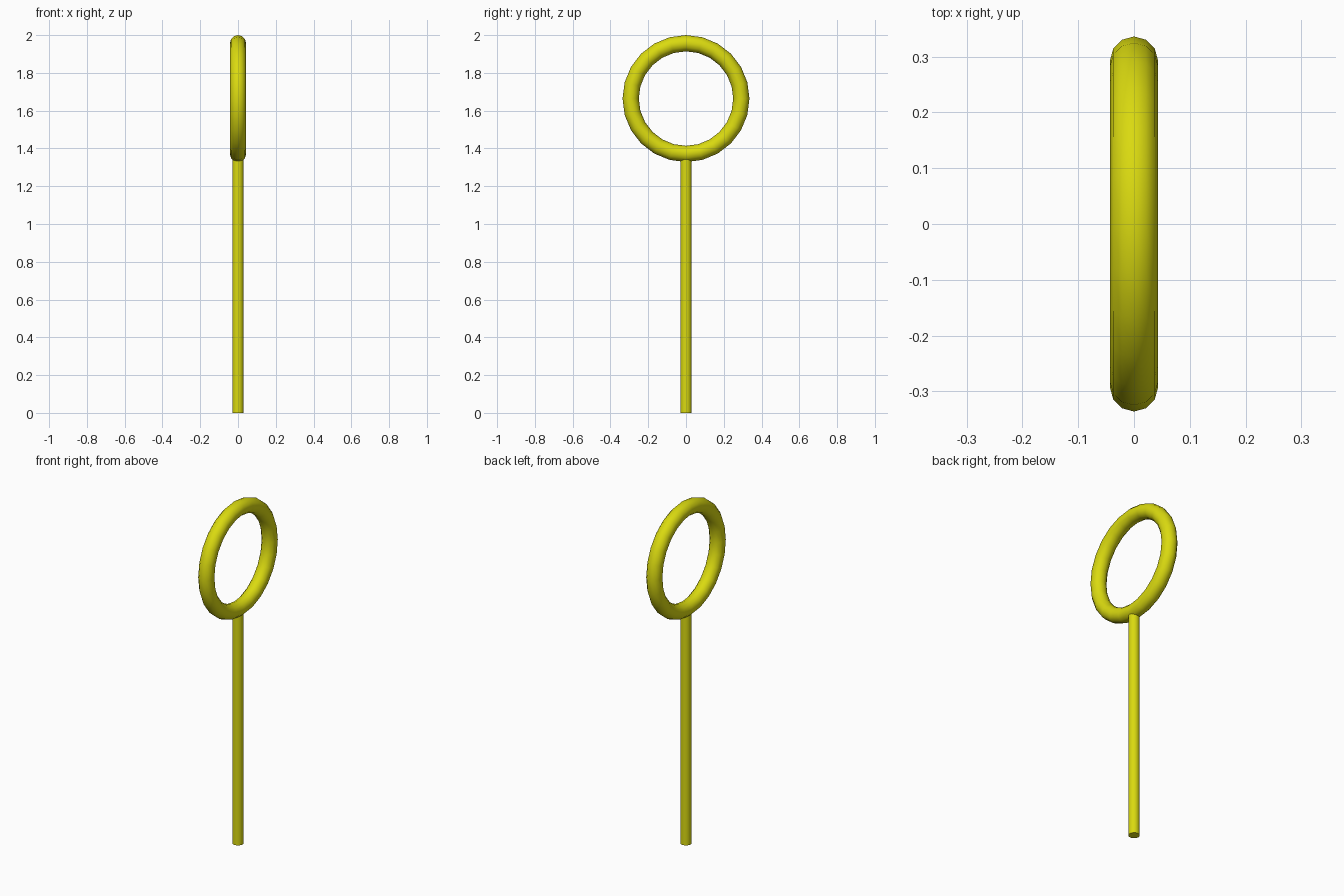
import bpy
import math

if "Cube" in bpy.data.objects:
    bpy.data.objects.remove(bpy.data.objects["Cube"])

RING_R, TUBE_R, RING_Z = 0.293, 0.043, 1.664
ROD_R, ROD_TOP = 0.03, 1.345

yellow = bpy.data.materials.new("yellow")
yellow.diffuse_color = (0.70, 0.70, 0.005, 1)
yellow.use_nodes = True
yellow.node_tree.nodes["Principled BSDF"].inputs["Base Color"].default_value = yellow.diffuse_color


def finish(name):
    obj = bpy.context.object
    obj.name = name
    obj.data.materials.append(yellow)
    bpy.ops.object.shade_smooth_by_angle(angle=math.radians(40))


# Upright hoop in the y-z plane
bpy.ops.mesh.primitive_torus_add(
    major_radius=RING_R, minor_radius=TUBE_R,
    major_segments=24, minor_segments=12,
    location=(0, 0, RING_Z), rotation=(0, math.pi / 2, 0))
finish("ring")

# Straight handle, its top sunk slightly into the hoop
bpy.ops.mesh.primitive_cylinder_add(
    vertices=16, radius=ROD_R, depth=ROD_TOP, location=(0, 0, ROD_TOP / 2))
finish("rod")
